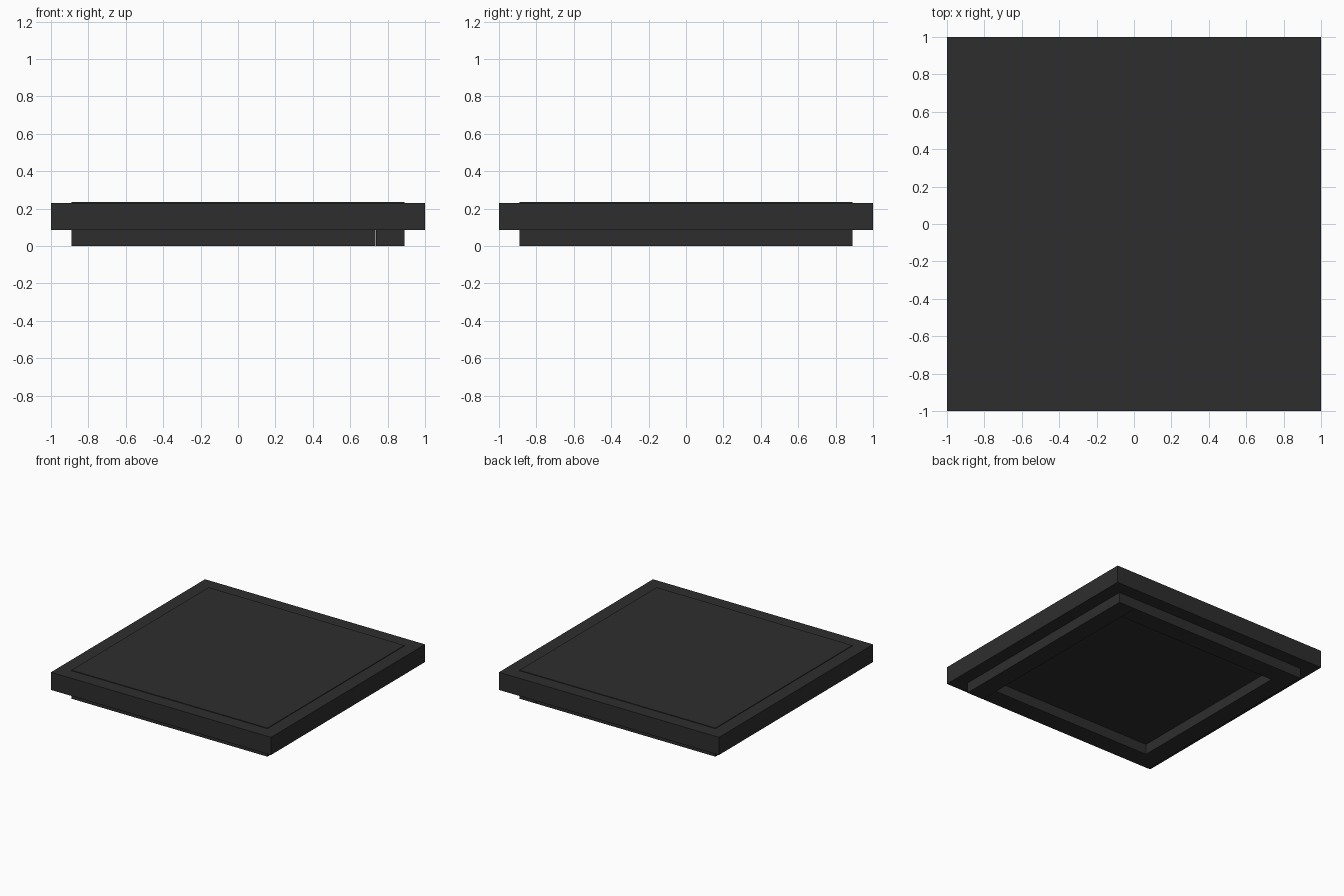
import bpy

if "Cube" in bpy.data.objects:
    bpy.data.objects.remove(bpy.data.objects["Cube"])

# Single dark material
dark = bpy.data.materials.new("charcoal")
dark.diffuse_color = (0.027, 0.027, 0.027, 1)
dark.use_nodes = True
dark.node_tree.nodes["Principled BSDF"].inputs["Base Color"].default_value = dark.diffuse_color


def box(name, x0, x1, y0, y1, z0, z1):
    bpy.ops.mesh.primitive_cube_add(
        size=1, location=((x0 + x1) / 2, (y0 + y1) / 2, (z0 + z1) / 2))
    ob = bpy.context.object
    ob.name = name
    ob.scale = (x1 - x0, y1 - y0, z1 - z0)
    bpy.ops.object.transform_apply(location=False, rotation=False, scale=True)
    ob.data.materials.append(dark)
    return ob


BOTTOM, TOP, PLATE = 0.085, 0.23, 0.235
OUT, INN, GAP = 0.89, 0.735, 0.004

# Main slab and the slightly raised panel on top
box("slab", -1, 1, -1, 1, BOTTOM, TOP)
box("top_panel", -OUT, OUT, -OUT, OUT, TOP - 0.01, PLATE)

# Square rim underneath, with a thin seam beside the right strip
box("rim_left", -OUT, -INN, -OUT, OUT, 0, BOTTOM)
box("rim_right", INN + GAP, OUT, -OUT, OUT, 0, BOTTOM)
for name, s in (("rim_front", -1), ("rim_back", 1)):
    y0, y1 = sorted((s * INN, s * OUT))
    box(name, -INN, INN, y0, y1, 0, BOTTOM)
